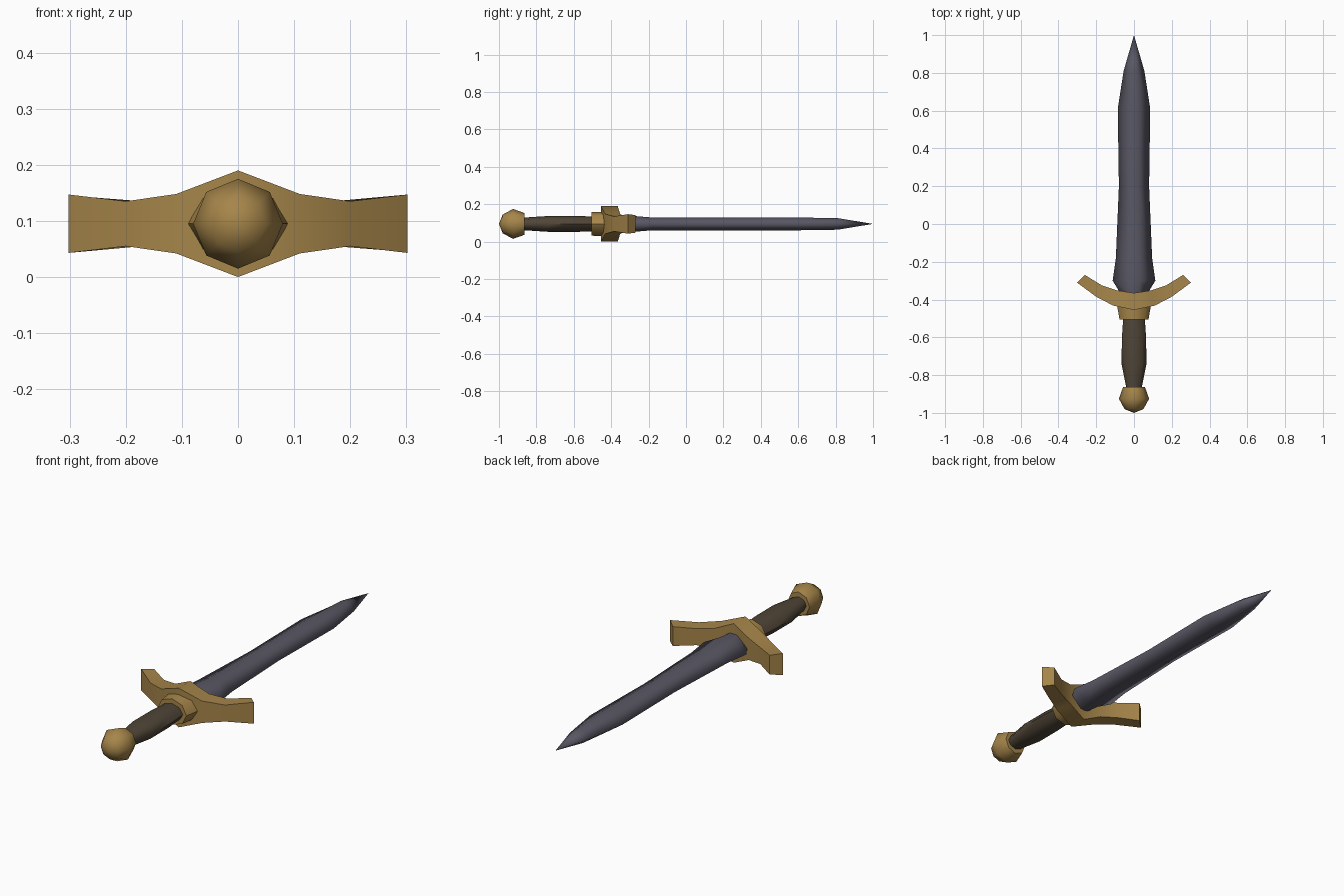
import bpy, bmesh, math

if "Cube" in bpy.data.objects:
    bpy.data.objects.remove(bpy.data.objects["Cube"])

CZ = 0.095  # height of the long axis


def material(name, rgb):
    m = bpy.data.materials.new(name)
    m.diffuse_color = (*rgb, 1.0)
    m.use_nodes = True
    m.node_tree.nodes["Principled BSDF"].inputs["Base Color"].default_value = m.diffuse_color
    return m


steel = material("dark steel", (0.100, 0.095, 0.125))
gold = material("old gold", (0.380, 0.235, 0.068))
leather = material("brown leather", (0.080, 0.060, 0.038))


def loft(name, rings, mat, angle):
    """Skin a list of equal-length point rings; one-point rings become tips."""
    bm = bmesh.new()
    vs = [[bm.verts.new(p) for p in ring] for ring in rings]
    for a, b in zip(vs, vs[1:]):
        n = max(len(a), len(b))
        for i in range(n):
            j = (i + 1) % n
            if len(b) == 1:
                bm.faces.new((a[i], a[j], b[0]))
            elif len(a) == 1:
                bm.faces.new((a[0], b[j], b[i]))
            else:
                bm.faces.new((a[i], a[j], b[j], b[i]))
    for end in (vs[0], vs[-1]):
        if len(end) > 2:
            bm.faces.new(end)
    bmesh.ops.recalc_face_normals(bm, faces=bm.faces)
    me = bpy.data.meshes.new(name)
    bm.to_mesh(me)
    bm.free()
    me.materials.append(mat)
    ob = bpy.data.objects.new(name, me)
    bpy.context.collection.objects.link(ob)
    bpy.ops.object.select_all(action='DESELECT')
    ob.select_set(True)
    bpy.context.view_layer.objects.active = ob
    bpy.ops.object.shade_smooth_by_angle(angle=math.radians(angle))
    return ob


def along_y(section, stations):
    """Scale a unit cross-section to (y, half width, half height) stations."""
    return [[(0, y, CZ)] if w == 0 else
            [(x * w, y, CZ + z * h) for x, z in section]
            for y, w, h in stations]


octagon = [(math.cos(math.tau * i / 8), math.sin(math.tau * i / 8))
           for i in range(8)]
blade_section = [(1, 0), (0.27, 1), (-0.27, 1), (-1, 0), (-0.27, -1), (0.27, -1)]

# Blade: flared base, slight waist, leaf-shaped point
loft("blade", along_y(blade_section, [
    (-0.40, 0.06, 0.045), (-0.365, 0.073, 0.045), (-0.30, 0.113, 0.044),
    (-0.18, 0.096, 0.034), (0.20, 0.080, 0.034), (0.61, 0.086, 0.034),
    (0.81, 0.055, 0.031), (1.0, 0, 0)]), steel, 150)

# Crossguard: boxy bar curving toward the blade, tall in the middle
# (front x, front y, back x, back y, front half height, back half height)
half = [(0, -0.455, 0, -0.365, 0.095, 0.095),
        (0.11, -0.432, 0.09, -0.352, 0.053, 0.053),
        (0.20, -0.385, 0.17, -0.325, 0.040, 0.040),
        (0.302, -0.310, 0.26, -0.270, 0.052, 0.047)]


def guard_ring(s, fx, fy, bx, by, fh, bh):
    return [(s * fx, fy, CZ - fh), (s * bx, by, CZ - bh),
            (s * bx, by, CZ + bh), (s * fx, fy, CZ + fh)]


loft("crossguard", [guard_ring(-1, *r) for r in half[:0:-1]]
     + [guard_ring(1, *r) for r in half], gold, 50)

# Collar behind the guard
loft("collar", along_y(octagon, [
    (-0.505, 0.077, 0.063), (-0.41, 0.093, 0.066)]), gold, 50)

# Grip
loft("grip", along_y(octagon, [
    (-0.88, 0.038, 0.033), (-0.74, 0.066, 0.042),
    (-0.60, 0.064, 0.043), (-0.48, 0.056, 0.039)]), leather, 60)

# Pommel
loft("pommel", along_y(octagon, [
    (-1.0, 0, 0), (-0.98, 0.050, 0.050), (-0.925, 0.080, 0.080),
    (-0.863, 0.058, 0.058)]), gold, 60)
